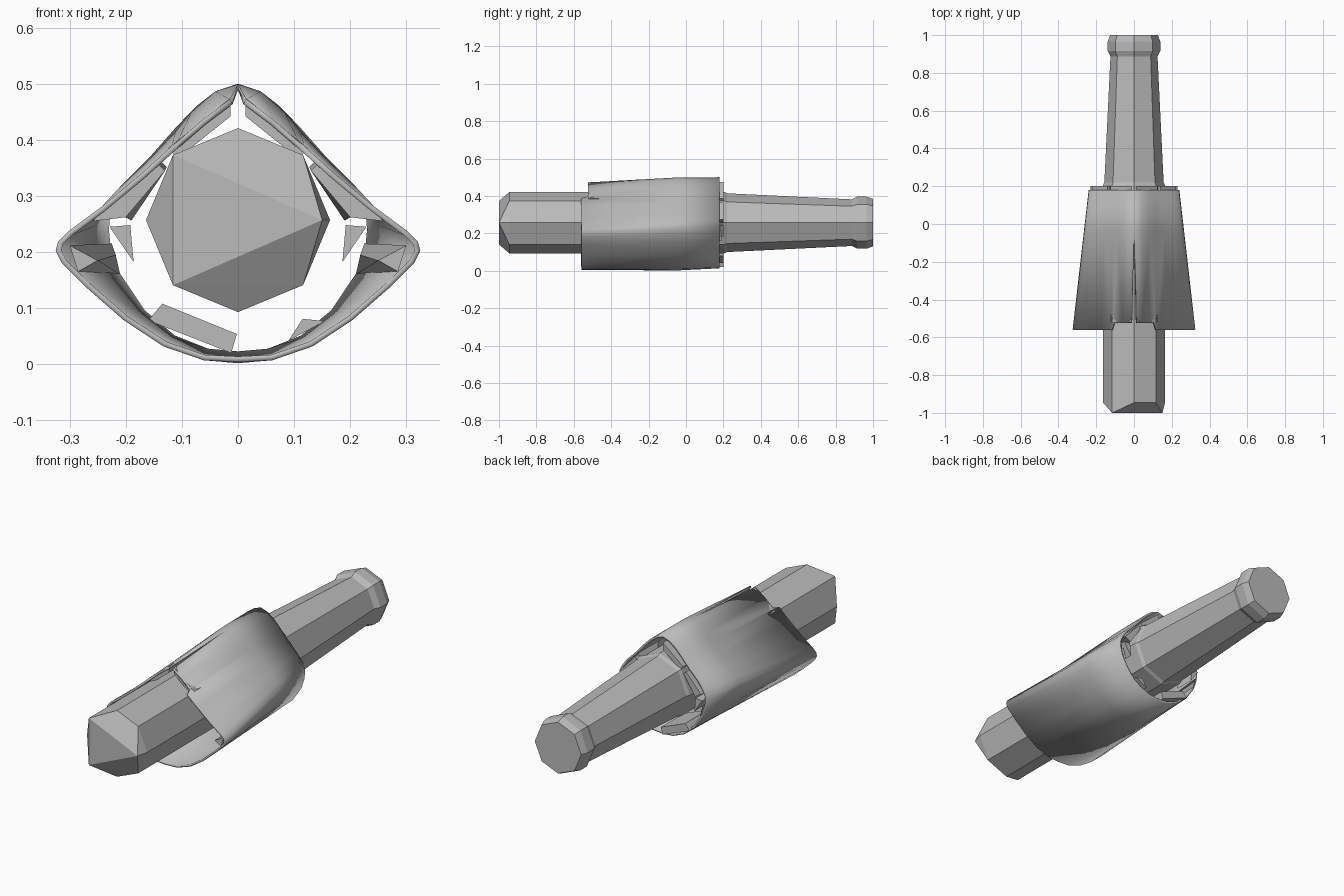
import bpy, bmesh, math

if "Cube" in bpy.data.objects:
    bpy.data.objects.remove(bpy.data.objects["Cube"])

CZ = 0.257  # height of the long axis

grey = bpy.data.materials.new("plain grey")
grey.diffuse_color = (0.5, 0.5, 0.5, 1)
grey.use_nodes = True
grey.node_tree.nodes["Principled BSDF"].inputs["Base Color"].default_value = grey.diffuse_color


def finish(name, bm, smooth=False):
    bmesh.ops.recalc_face_normals(bm, faces=bm.faces)
    me = bpy.data.meshes.new(name)
    bm.to_mesh(me)
    bm.free()
    me.materials.append(grey)
    ob = bpy.data.objects.new(name, me)
    bpy.context.collection.objects.link(ob)
    if smooth:
        bpy.ops.object.select_all(action='DESELECT')
        bpy.context.view_layer.objects.active = ob
        ob.select_set(True)
        bpy.ops.object.shade_smooth_by_angle(angle=math.radians(40))
    return ob


def octagon(r, y):
    return [(r * math.cos(k * math.pi / 4), y, CZ + r * math.sin(k * math.pi / 4)) for k in range(8)]


def loft(bm, rings, closed=True, caps=True):
    vs = [[bm.verts.new(p) for p in ring] for ring in rings]
    n = len(vs[0])
    for a, b in zip(vs, vs[1:]):
        for i in range(n if closed else n - 1):
            j = (i + 1) % n
            bm.faces.new((a[i], a[j], b[j], b[i]))
    if caps:
        bm.faces.new(vs[0])
        bm.faces.new(vs[-1])


# Front shaft: octagonal bar whose nose is cut to a triangular face
bm = bmesh.new()
pts = octagon(0.164, 0.2)
for i, p in enumerate(octagon(0.164, -0.945)):
    pts.append((p[0], -1.0, p[2]) if i in (3, 5) else p)
pts.append((0.15, -1.0, CZ))
bmesh.ops.convex_hull(bm, input=[bm.verts.new(p) for p in pts])
finish("front_shaft", bm)

# Rear shaft: tapering octagon
bm = bmesh.new()
loft(bm, [octagon(0.164, 0.15), octagon(0.164, 0.205), octagon(0.157, 0.22), octagon(0.124, 0.9)])
finish("rear_shaft", bm)

# Rear knob
bm = bmesh.new()
loft(bm, [octagon(0.124, 0.885), octagon(0.139, 0.915), octagon(0.139, 0.965), octagon(0.127, 1.0)])
finish("rear_knob", bm)

# Sleeve: flared rounded-diamond tube, slit along the top, with a notch at the front
front = [(0.012, .468), (.06, .432), (.105, .393), (.115, .385), (.17, .335), (.24, .277), (.298, .234),
         (.316, .217), (.32, .203), (.31, .183), (.27, .143), (.20, .082), (.13, .036), (.06, .012), (0, .009)]
back = [(0, .495), (.035, .483), (.07, .457), (.105, .421), (.15, .37), (.195, .325), (.22, .29),
        (.233, .262), (.235, .24), (.232, .21), (.215, .16), (.17, .093), (.115, .047), (.055, .023), (0, .018)]
middle = [(f[0] * .3 + b[0] * .7, f[1] * .3 + b[1] * .7) for f, b in zip(front, back)]
middle[0] = (0, .494)
middle[1] = (.038, .482)
middle[2] = (.08, .445)
middle[-1] = (0, .007)
middle[-2] = (.06, .013)
bm = bmesh.new()
for s in (-1, 1):
    rings = [[(s * x, -.525 if i < 3 else -.56, z) for i, (x, z) in enumerate(front)],
             [(s * x, -.04, z) for x, z in middle],
             [(s * x, .18, z) for x, z in back]]
    loft(bm, rings, closed=False, caps=False)
bmesh.ops.remove_doubles(bm, verts=bm.verts, dist=0.0005)
sleeve = finish("sleeve", bm, smooth=True)
mod = sleeve.modifiers.new("wall", 'SOLIDIFY')
mod.thickness = 0.01
mod.offset = 0


# Inner slats: long bars lining the sleeve and poking out of its rear rim
def slat(name, near, far):
    bm = bmesh.new()
    loft(bm, [[(x, far[1], z) for x, z in far[0]], [(x, near[1], z) for x, z in near[0]]])
    finish(name, bm)


for side, s in (("left", -1), ("right", 1)):
    def m(points):
        return [(s * x, z) for x, z in points]
    top = [(.013, .475), (.013, .442), (.108, .366), (.125, .385)]
    slat("top_slat_" + side, (m(top), .2), (m(top), -.52))
    upper = [(.14, .365), (.127, .352), (.19, .256), (.222, .275)]
    slat("upper_slat_" + side, (m(upper), .2),
         (m([(.14, .355), (.13, .345), (.20, .262), (.26, .255)]), -.5))
    lower = [(.192, .248), (.186, .182), (.229, .245)]
    slat("side_slat_" + side, (m(lower), .2), (m(lower), .1))
    wing = [(.225, .215), (.218, .195), (.21, .16)]
    slat("wing_slat_" + side, (m(wing), .19),
         (m([(.30, .212), (.25, .185), (.285, .165)]), -.54))

# Bottom slats differ left to right
box = [(-.135, .108), (-.002, .054), (-.012, .02), (-.16, .078)]
slat("bottom_slat_left", (box, .2), (box, .02))
wedge = [(.09, .042), (.115, .081), (.155, .077)]
slat("bottom_slat_right", (wedge, .2), (wedge, .02))
